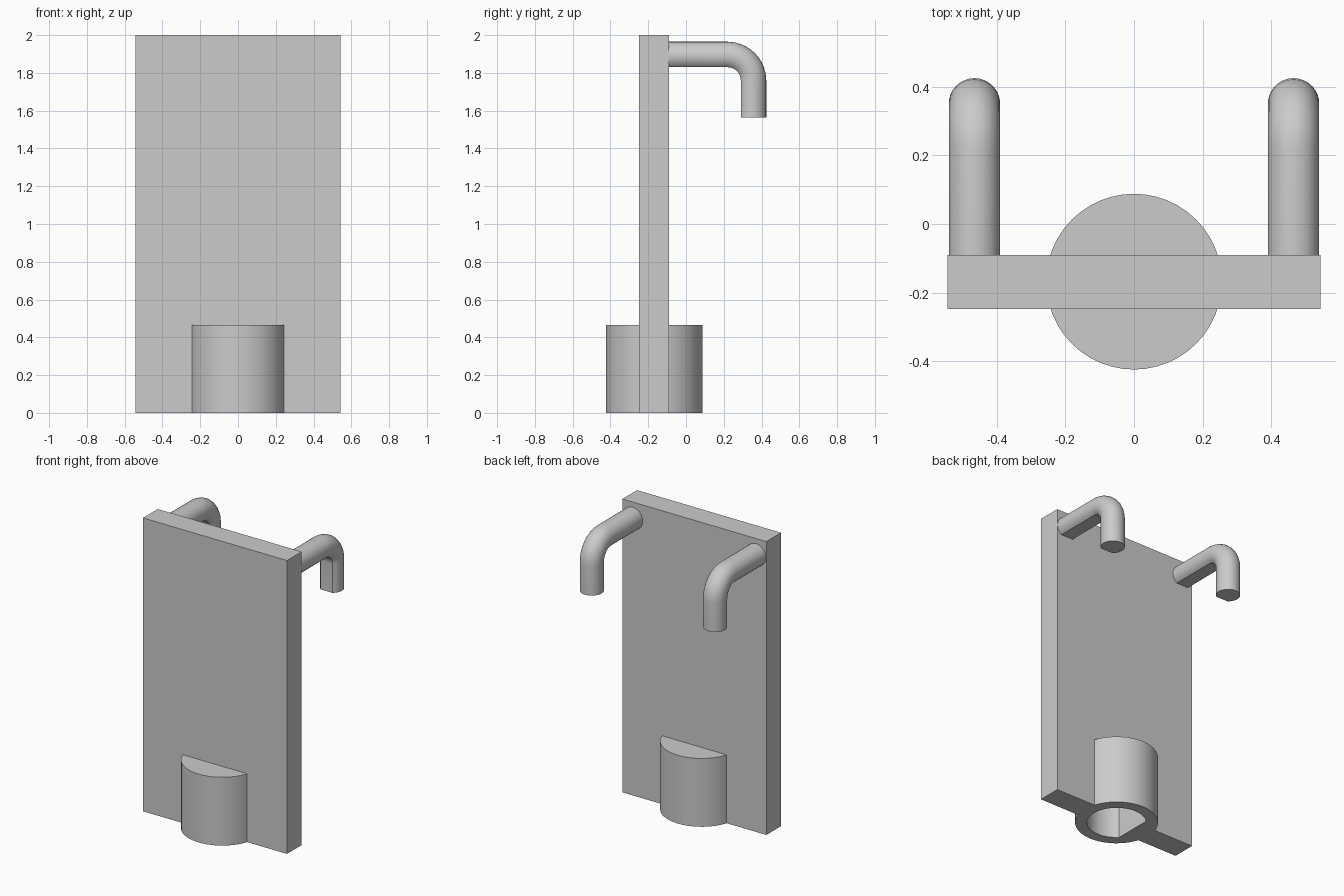
import bpy
import bmesh
import math
from mathutils import Vector

if "Cube" in bpy.data.objects:
    bpy.data.objects.remove(bpy.data.objects["Cube"])

grey = bpy.data.materials.new("light grey")
grey.diffuse_color = (0.6, 0.6, 0.6, 1)
grey.use_nodes = True
grey.node_tree.nodes["Principled BSDF"].inputs["Base Color"].default_value = grey.diffuse_color


def make_object(name, bm):
    bmesh.ops.recalc_face_normals(bm, faces=bm.faces)
    mesh = bpy.data.meshes.new(name)
    bm.to_mesh(mesh)
    bm.free()
    mesh.materials.append(grey)
    obj = bpy.data.objects.new(name, mesh)
    bpy.context.collection.objects.link(obj)
    return obj


def loft(name, rings):
    """Closed tube through equal-sized rings of points."""
    bm = bmesh.new()
    loops = [[bm.verts.new(p) for p in ring] for ring in rings]
    n = len(loops[0])
    for a, b in zip(loops, loops[1:]):
        for i in range(n):
            j = (i + 1) % n
            bm.faces.new((a[i], a[j], b[j], b[i]))
    bm.faces.new(loops[0])
    bm.faces.new(loops[-1])
    return make_object(name, bm)


def extrude(name, outline, z0, z1):
    return loft(name, [[(x, y, z) for x, y in outline] for z in (z0, z1)])


def select_only(obj):
    bpy.ops.object.select_all(action='DESELECT')
    obj.select_set(True)
    bpy.context.view_layer.objects.active = obj


def smooth(obj):
    select_only(obj)
    bpy.ops.object.shade_smooth_by_angle(angle=math.radians(30))


def combine(target, other, operation):
    select_only(target)
    mod = target.modifiers.new(operation, 'BOOLEAN')
    mod.operation = operation
    mod.solver = 'EXACT'
    mod.object = other
    bpy.ops.object.modifier_apply(modifier=mod.name)
    bpy.data.objects.remove(other)


def arc(radius, start, end, steps):
    return [(radius * math.cos(start + (end - start) * i / steps),
             radius * math.sin(start + (end - start) * i / steps))
            for i in range(steps + 1)]


# Flat back plate
W, Y0, Y1 = 0.543, -0.248, -0.09
plate = extrude("back_plate", [(-W, Y0), (W, Y0), (W, Y1), (-W, Y1)], 0, 2)

# Round socket through the foot of the plate
CY = -0.168
circle = arc(0.256, 0, 2 * math.pi, 48)[:-1]
socket = extrude("socket", [(x, y + CY) for x, y in circle], 0, 0.466)
combine(plate, socket, 'UNION')

# D-shaped blind hole in the underside, flat on the -x side
d_shape = arc(0.183, -0.75 * math.pi, 0.75 * math.pi, 36)
hole = extrude("hole_cutter", [(x, y + CY) for x, y in d_shape], -0.1, 0.37)
combine(plate, hole, 'DIFFERENCE')
plate.name = "plate_with_socket"
smooth(plate)

# Hook section: round rod with a flat along the inner side
R, FLAT = 0.075, 0.06
cut = math.asin(FLAT / R)
section = arc(R, -cut, math.pi + cut, 24)

# Hook path in the yz plane: straight out, quarter bend, straight down
BY, BZ, BEND = 0.22, 1.76, 0.13
path = [((-0.1, BZ + BEND), math.pi / 2)]
for i in range(9):
    a = math.pi / 2 * (1 - i / 8)
    path.append(((BY + BEND * math.cos(a), BZ + BEND * math.sin(a)), a))
path.append(((BY + BEND, 1.565), 0))

for name, x in (("hook_left", -0.465), ("hook_right", 0.465)):
    rings = []
    for (y, z), a in path:
        out = Vector((0, math.cos(a), math.sin(a)))
        rings.append([Vector((x + u, y, z)) + out * v for u, v in section])
    smooth(loft(name, rings))
